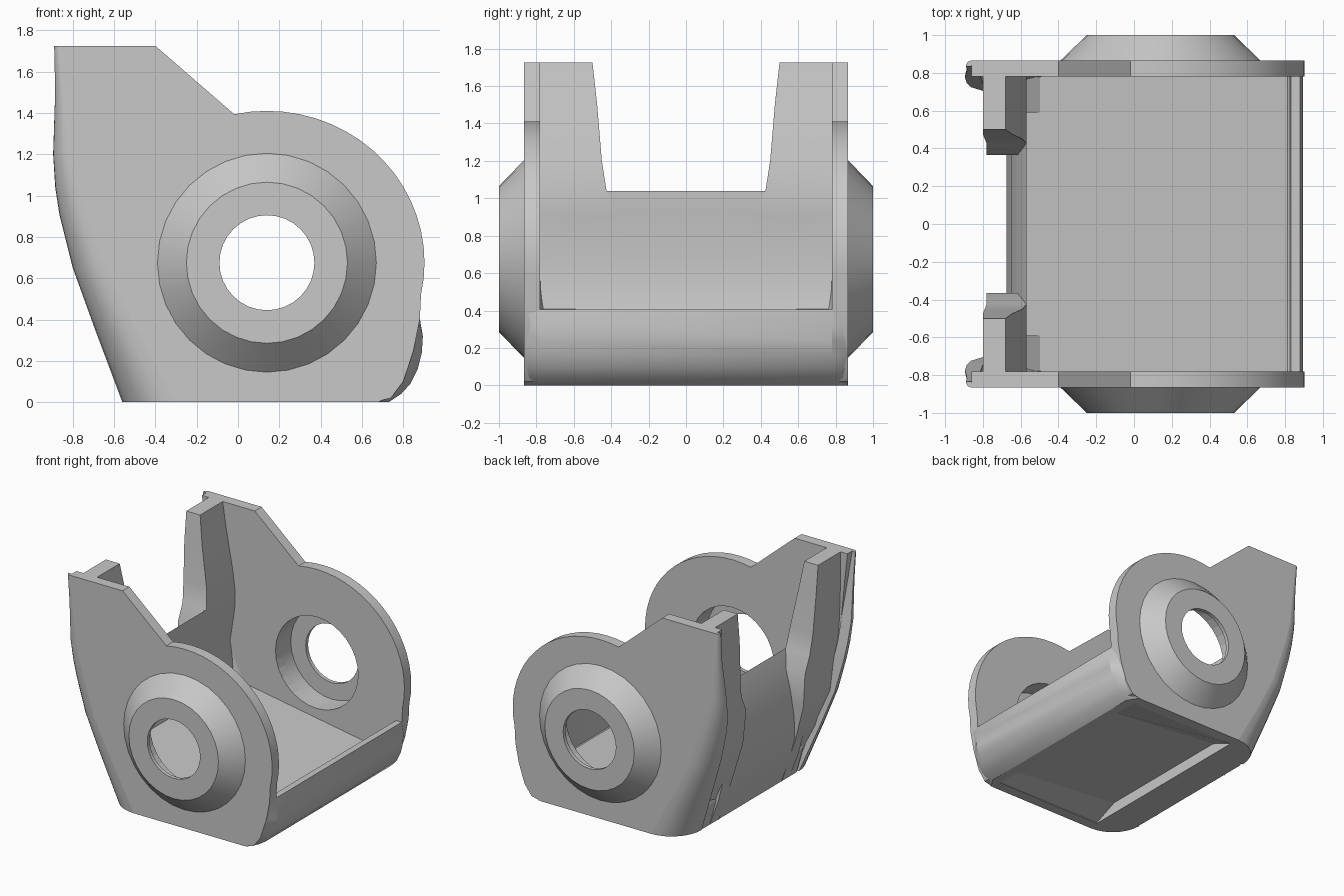
import bpy, bmesh
from math import cos, sin, pi, radians, sqrt

cube = bpy.data.objects.get("Cube")
if cube:
    bpy.data.objects.remove(cube)

grey = bpy.data.materials.new("plain_grey")
grey.use_nodes = True
grey.diffuse_color = (0.58, 0.58, 0.58, 1)
grey.node_tree.nodes["Principled BSDF"].inputs["Base Color"].default_value = (0.58, 0.58, 0.58, 1)

CX, CZ = 0.14, 0.675      # pivot axis
IN, OUT = 0.78, 0.865     # side plate faces


def finish(name, bm):
    bmesh.ops.recalc_face_normals(bm, faces=bm.faces)
    mesh = bpy.data.meshes.new(name)
    bm.to_mesh(mesh)
    bm.free()
    obj = bpy.data.objects.new(name, mesh)
    bpy.context.collection.objects.link(obj)
    mesh.materials.append(grey)
    return obj


def smooth(obj):
    bpy.ops.object.select_all(action="DESELECT")
    obj.select_set(True)
    bpy.context.view_layer.objects.active = obj
    bpy.ops.object.shade_smooth_by_angle(angle=radians(30))


def loft(name, rings, cap=True):
    """Skin equal-length rings of points."""
    bm = bmesh.new()
    rows = [[bm.verts.new(p) for p in ring] for ring in rings]
    n = len(rows[0])
    pairs = zip(rows, rows[1:]) if cap else zip(rows, rows[1:] + rows[:1])
    for a, b in pairs:
        for i in range(n):
            j = (i + 1) % n
            bm.faces.new((a[i], a[j], b[j], b[i]))
    if cap:
        bm.faces.new(rows[0])
        bm.faces.new(rows[-1])
    return finish(name, bm)


def section(profile, y):
    return [(x, y, z) for x, z in profile]


def circle(r, y, n=32):
    return [(CX + r * cos(2 * pi * i / n), y, CZ + r * sin(2 * pi * i / n)) for i in range(n)]


# Rear levels: height, rear edge x, corner radius, flange outer x, flange inner x, flange edge y
levels = [(0, -0.56, 0.26, -0.56, -0.46, 0.39), (0.36, -0.695, 0.2, -0.68, -0.57, 0.39),
          (0.65, -0.8, 0.16, -0.76, -0.615, 0.375), (0.91, -0.865, 0.14, -0.78, -0.575, 0.365),
          (1.04, -0.885, 0.12, -0.78, -0.57, 0.425), (1.2, -0.895, 0.09, -0.79, -0.59, 0.45),
          (1.5, -0.885, 0.05, -0.8, -0.645, 0.475), (1.725, -0.89, 0.03, -0.8, -0.68, 0.5)]


def corner_ring(s, z, xe, r):
    """Quarter-round shell in plan joining the plate to the rear."""
    steps = [i * pi / 14 for i in range(8)]
    pts = [(a, r) for a in steps] + [(a, max(r - (OUT - IN), 0.004)) for a in reversed(steps)]
    return [(xe + r - q * sin(a), s * (OUT - r + q * cos(a)), z) for a, q in pts]


def flange_ring(s, z, xe, r, xo, xi, y):
    side_y = IN + 0.005
    # keep the outboard edge inside the rounded corner
    depth = max(0, side_y - OUT + r)
    xb = max(xo, xe + r - sqrt(r * r - depth * depth) + 0.01)
    return [(xo, s * y, z), (xi, s * y, z), (max(xi, xb + 0.01), s * side_y, z), (xb, s * side_y, z)]


# Side plate outline: tall rear horn, round front, rounded toe
arc = [(CX + 0.763 * cos(radians(a)), CZ + 0.735 * sin(radians(a))) for a in range(102, -13, -6)]
plate_outline = [(lv[1] + lv[2], lv[0]) for lv in levels] + [(-0.4, 1.725)] + arc + [
    (0.88, 0.4), (0.85, 0.25), (0.8, 0.1), (0.74, 0.02), (0.66, 0)]

for side, s in (("back", 1), ("front", -1)):
    # Plate with a bore for the hub
    plate = loft(side + "_side_plate", [section(plate_outline, s * IN), section(plate_outline, s * OUT)])
    cutter = loft(side + "_bore_cutter", [circle(0.36, s * 0.7), circle(0.36, s * 0.95)])
    cutter.hide_render = True
    cutter.hide_viewport = True
    cut = plate.modifiers.new("bore", "BOOLEAN")
    cut.object = cutter
    cut.solver = "EXACT"
    smooth(plate)

    # Rounded rear corner, wide at the base and tight at the top
    smooth(loft(side + "_rear_corner", [corner_ring(s, *lv[:3]) for lv in levels]))

    # Rear flange, tapering upward
    smooth(loft(side + "_rear_flange", [flange_ring(s, *lv) for lv in levels]))

    # Hollow tapered hub
    rim = [(0.53, OUT), (0.39, 1.0), (0.23, 1.0), (0.23, 0.97), (0.36, 0.97), (0.36, IN), (0.4, OUT - 0.03)]
    smooth(loft(side + "_hub", [circle(r, s * y) for r, y in rim], cap=False))

    # Small gusset where floor, wall and plate meet
    gusset = [(-0.58, 0.32), (-0.46, 0.32), (-0.58, 0.41)]
    loft(side + "_gusset", [section(gusset, s * 0.59), section(gusset, s * (IN + 0.005))])

# Rear wall between the flanges, thinning to an edge at the top
wall = [(-0.57, 1.04), (-0.61, 0.93), (-0.65, 0.75), (-0.675, 0.55), (-0.675, 0.38), (-0.63, 0.2),
        (-0.555, 0), (-0.46, 0), (-0.57, 0.36), (-0.615, 0.65), (-0.575, 0.91)]
smooth(loft("rear_wall", [section(wall, -0.5), section(wall, 0.5)]))

# Sloping floor with a shallow hollow underneath and a rear foot
floor_mid = [(-0.57, 0.36), (0.84, 0.12), (0.7, 0), (-0.29, 0.09), (-0.29, 0), (-0.555, 0), (-0.61, 0.2)]
floor_end = [(-0.57, 0.36), (0.84, 0.12), (0.7, 0), (-0.29, 0.004), (-0.29, 0), (-0.46, 0), (-0.54, 0.2)]
end_y = IN + 0.005
loft("floor", [section(floor_end, -end_y), section(floor_mid, -0.58),
               section(floor_mid, 0.58), section(floor_end, end_y)])

# Front lip with a rounded outer face and chamfered ends
lip = [(0.83, 0.405), (0.88, 0.405), (0.895, 0.32), (0.89, 0.24), (0.87, 0.16), (0.835, 0.09),
       (0.79, 0.04), (0.73, 0), (0.66, 0), (0.82, 0.13)]
lip_end = [(x - (0.05 if z < 0.4 else 0.01), z) for x, z in lip]
smooth(loft("front_lip", [section(lip_end, -OUT + 0.002), section(lip, -IN),
                          section(lip, IN), section(lip_end, OUT - 0.002)]))
